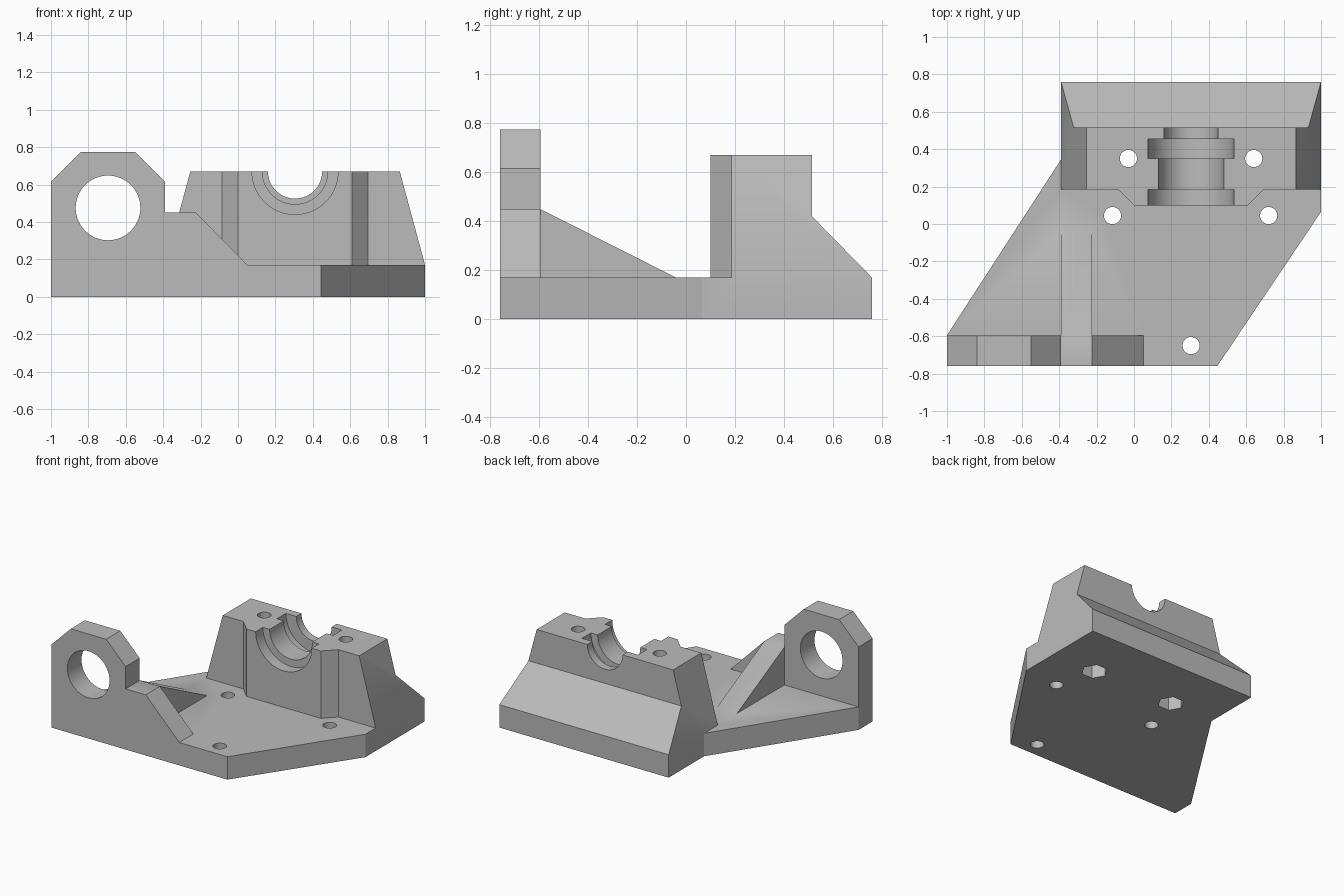
import bpy
import bmesh
import math
from mathutils import Matrix, Vector

cube = bpy.data.objects.get("Cube")
if cube:
    bpy.data.objects.remove(cube, do_unlink=True)

PLATE_TOP = 0.17
BLOCK_TOP = 0.67
BORE_X = 0.305

grey = bpy.data.materials.new("plain_grey")
grey.use_nodes = True
colour = (0.5, 0.5, 0.5, 1)
grey.diffuse_color = colour
grey.node_tree.nodes["Principled BSDF"].inputs["Base Color"].default_value = colour


def make_object(name, bm):
    bmesh.ops.recalc_face_normals(bm, faces=bm.faces)
    mesh = bpy.data.meshes.new(name)
    bm.to_mesh(mesh)
    bm.free()
    mesh.materials.append(grey)
    obj = bpy.data.objects.new(name, mesh)
    bpy.context.collection.objects.link(obj)
    return obj


def prism(name, outline, axis, start, end):
    """Extrude a 2D outline along one axis."""
    place = {"x": lambda p, d: (d, *p),
             "y": lambda p, d: (p[0], d, p[1]),
             "z": lambda p, d: (*p, d)}[axis]
    bm = bmesh.new()
    near = [bm.verts.new(place(p, start)) for p in outline]
    far = [bm.verts.new(place(p, end)) for p in outline]
    bm.faces.new(near)
    bm.faces.new(far)
    for i in range(len(outline)):
        j = (i + 1) % len(outline)
        bm.faces.new((near[i], near[j], far[j], far[i]))
    return make_object(name, bm)


def round_prism(name, centre, radius, axis, start, end, sides=64):
    ring = [(centre[0] + radius * math.cos(math.tau * i / sides),
             centre[1] + radius * math.sin(math.tau * i / sides))
            for i in range(sides)]
    return prism(name, ring, axis, start, end)


def combine(target, tool, operation):
    """Apply an exact boolean and discard the tool."""
    tool.hide_render = True
    mod = target.modifiers.new(operation.lower(), "BOOLEAN")
    mod.operation = operation
    mod.solver = "EXACT"
    mod.object = tool
    bpy.context.view_layer.objects.active = target
    bpy.ops.object.modifier_apply(modifier=mod.name)
    bpy.data.objects.remove(tool, do_unlink=True)


# Slanted base plate
mount = prism("bearing_mount",
              [(-1, -0.76), (0.445, -0.76), (1, 0.065), (1, 0.76),
               (-0.39, 0.76), (-0.39, 0.345), (-1, -0.595)],
              "z", 0, PLATE_TOP)

# Front wall with chamfered rod holder and sloping shoulder
wall = prism("front_wall",
             [(-1, 0), (0.05, 0), (0.05, PLATE_TOP), (-0.225, 0.45),
              (-0.39, 0.45), (-0.39, 0.615), (-0.55, 0.775),
              (-0.84, 0.775), (-1, 0.615)],
             "y", -0.76, -0.595)

# Triangular rib behind the wall
rib = prism("support_rib",
            [(-0.65, 0.1), (-0.65, 0.45), (-0.595, 0.45),
             (-0.04, PLATE_TOP), (-0.04, 0.1)],
            "x", -0.39, -0.225)

# Bearing block: profile extruded sideways, then tapered with height
block = prism("bearing_block",
              [(0.185, PLATE_TOP), (0.76, PLATE_TOP), (0.515, 0.42),
               (0.515, BLOCK_TOP), (0.185, BLOCK_TOP)],
              "x", -1, 1)
for v in block.data.vertices:
    half = 0.695 - 0.27 * (v.co.z - PLATE_TOP)
    v.co.x = BORE_X + math.copysign(half, v.co.x)

# Raised boss on the front of the block
boss = prism("block_boss",
             [(-0.085, 0.185), (0, 0.1), (0.61, 0.1), (0.695, 0.185),
              (0.695, 0.3), (-0.085, 0.3)],
             "z", PLATE_TOP, BLOCK_TOP)

combine(block, boss, "UNION")
for part in (block, wall, rib):
    combine(mount, part, "UNION")

# Rod hole through the front wall
combine(mount, round_prism("rod_hole", (-0.695, 0.475), 0.173, "y", -1, -0.4),
        "DIFFERENCE")

# Stepped half-round bearing seat, turned from one profile
steps = [(0.05, 0.23), (0.185, 0.175), (0.35, 0.23), (0.455, 0.145), (0.6, 0)]
bm = bmesh.new()
path = [bm.verts.new((0, steps[0][0], 0))]
for (y, r), (y_next, _) in zip(steps, steps[1:]):
    path += [bm.verts.new((r, y, 0)), bm.verts.new((r, y_next, 0))]
path.append(bm.verts.new((0, steps[-1][0], 0)))
edges = [bm.edges.new(pair) for pair in zip(path, path[1:])]
bmesh.ops.spin(bm, geom=path + edges, cent=(0, 0, 0), axis=(0, 1, 0),
               angle=math.tau, steps=64, use_duplicate=False)
bmesh.ops.remove_doubles(bm, verts=bm.verts, dist=0.0001)
bmesh.ops.transform(bm, matrix=Matrix.Translation(Vector((BORE_X, 0, BLOCK_TOP))),
                    verts=bm.verts)
combine(mount, make_object("bearing_seat", bm), "DIFFERENCE")

# Screw holes, with hexagonal nut pockets under the block
block_holes = [(-0.03, 0.35), (0.64, 0.35)]
plate_holes = [(-0.115, 0.045), (0.72, 0.045), (0.305, -0.65)]
for spot in block_holes + plate_holes:
    combine(mount, round_prism("screw_hole", spot, 0.046, "z", -0.1, 1, 32),
            "DIFFERENCE")
for spot in block_holes:
    combine(mount, round_prism("nut_pocket", spot, 0.09, "z", -0.1, 0.1, 6),
            "DIFFERENCE")

# Merge flat regions and shade the round bores smoothly
bm = bmesh.new()
bm.from_mesh(mount.data)
bmesh.ops.remove_doubles(bm, verts=bm.verts, dist=0.0001)
bmesh.ops.dissolve_limit(bm, angle_limit=math.radians(0.5),
                         verts=bm.verts, edges=bm.edges)
bm.to_mesh(mount.data)
bm.free()
bpy.ops.object.select_all(action="DESELECT")
mount.select_set(True)
bpy.context.view_layer.objects.active = mount
bpy.ops.object.shade_smooth_by_angle(angle=math.radians(30))
